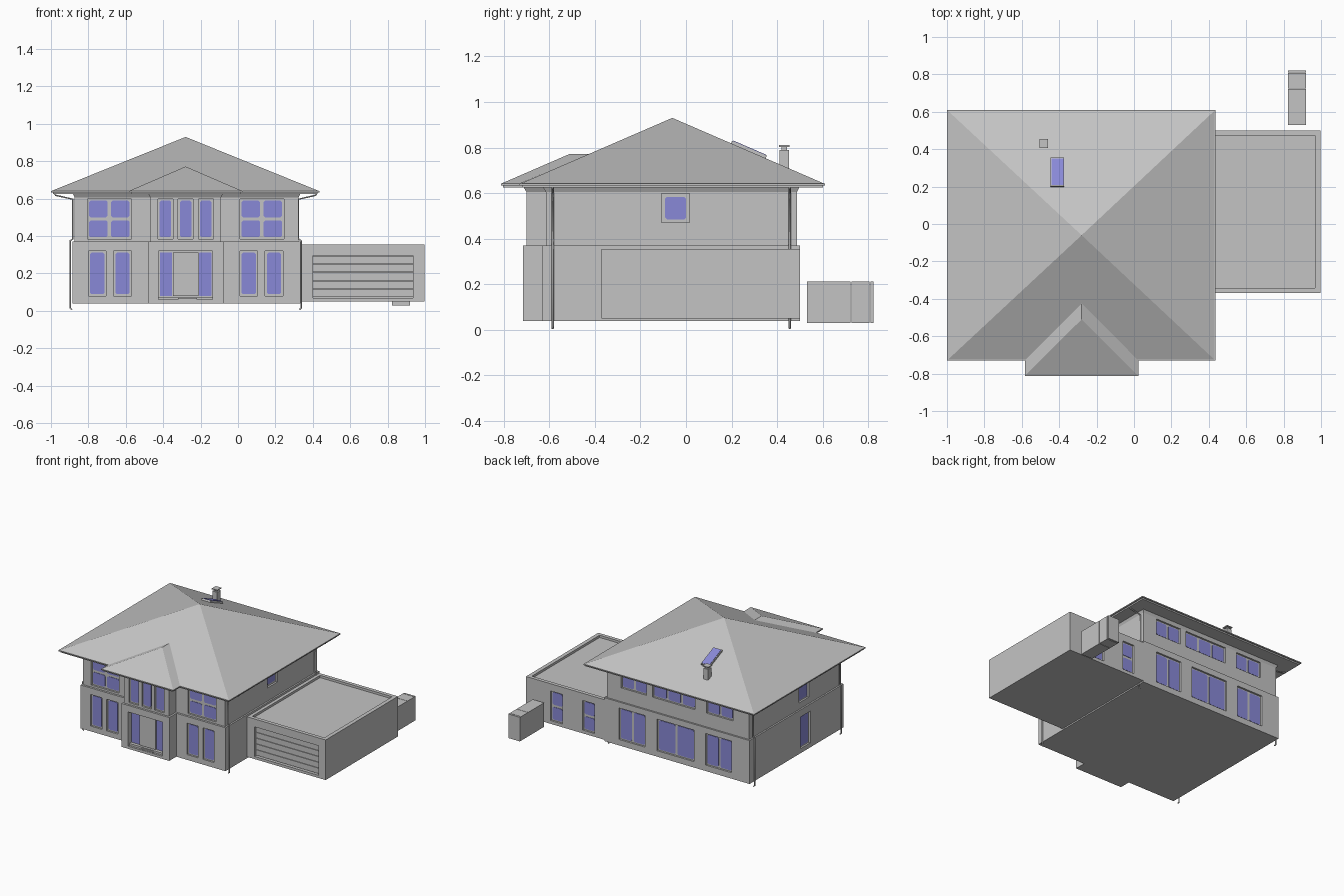
import bpy, bmesh, math
from mathutils import Matrix, Vector

if "Cube" in bpy.data.objects:
    bpy.data.objects.remove(bpy.data.objects["Cube"], do_unlink=True)


def material(name, rgb):
    m = bpy.data.materials.new(name)
    m.use_nodes = True
    m.diffuse_color = (*rgb, 1)
    m.node_tree.nodes["Principled BSDF"].inputs["Base Color"].default_value = (*rgb, 1)
    return m


GREY = material("plain_grey", (0.55, 0.55, 0.55))
GLASS = material("window_blue", (0.25, 0.25, 0.68))


def finish(name, bm, mat=GREY):
    bmesh.ops.recalc_face_normals(bm, faces=bm.faces)
    me = bpy.data.meshes.new(name)
    bm.to_mesh(me)
    bm.free()
    me.materials.append(mat)
    ob = bpy.data.objects.new(name, me)
    bpy.context.collection.objects.link(ob)
    return ob


def add_box(bm, lo, hi, mat=Matrix()):
    lo, hi = Vector(lo), Vector(hi)
    size = Matrix.Diagonal((*(hi - lo), 1))
    bmesh.ops.create_cube(bm, size=1, matrix=mat @ Matrix.Translation((lo + hi) / 2) @ size)


def box(name, lo, hi, mat=GREY):
    bm = bmesh.new()
    add_box(bm, lo, hi)
    return finish(name, bm, mat)


def add_loft(bm, low, z0, high, z1, mat=Matrix()):
    """Closed solid between two matching outlines."""
    a = [bm.verts.new(mat @ Vector((x, y, z0))) for x, y in low]
    b = [bm.verts.new(mat @ Vector((x, y, z1))) for x, y in high]
    bm.faces.new(a)
    bm.faces.new(b)
    for i in range(len(a)):
        j = (i + 1) % len(a)
        bm.faces.new((a[i], a[j], b[j], b[i]))


def loft(name, low, z0, high, z1):
    bm = bmesh.new()
    add_loft(bm, low, z0, high, z1)
    return finish(name, bm)


def carve(target, cutter):
    cutter.hide_render = True
    mod = target.modifiers.new("cut", "BOOLEAN")
    mod.operation, mod.solver, mod.object = "DIFFERENCE", "EXACT", cutter
    bpy.context.view_layer.objects.active = target
    bpy.ops.object.modifier_apply(modifier=mod.name)
    bpy.data.objects.remove(cutter, do_unlink=True)


CX = -0.28  # centre line of the house


def outline(left, right, front, back, half, bay):
    """Rectangle with a projecting bay on the front."""
    return [(left, front), (CX - half, front), (CX - half, bay), (CX + half, bay),
            (CX + half, front), (right, front), (right, back), (left, back)]


wide = outline(-0.885, 0.335, -0.63, 0.5, 0.202, -0.715)
slim = outline(-0.873, 0.323, -0.615, 0.487, 0.188, -0.70)
eave = outline(-1.0, 0.435, -0.73, 0.61, 0.303, -0.812)
gutter = outline(-0.99, 0.425, -0.72, 0.60, 0.293, -0.802)

# House body
lower = loft("lower_floor", wide, 0.04, wide, 0.37)
upper = loft("upper_floor", slim, 0.37, slim, 0.605)
loft("eave_cornice", slim, 0.605, wide, 0.63)

# Garage with sunken flat roof
garage = box("garage", (0.33, -0.37, 0.05), (0.997, 0.5, 0.355))
carve(garage, box("roof_cutter", (0.36, -0.342, 0.338), (0.967, 0.472, 0.5)))

# Turn about z for each side, with walls written as front-facing
FRONT, BACK, LEFT, RIGHT = (Matrix.Rotation(a, 4, "Z") for a in (0, math.pi, math.pi / 2, -math.pi / 2))
cuts = {}


def opening(wall, side, d, a0, a1, z0, z1, deep=0.025):
    bm = cuts.setdefault(wall.name, (wall, bmesh.new()))[1]
    add_box(bm, (a0, -d - 0.03, z0), (a1, -d + deep, z1), side)


def pane(bm, side, y, a0, a1, z0, z1, c=0.008):
    """Thin glass plate with clipped corners."""
    pts = [(a0 + c, z0), (a1 - c, z0), (a1, z0 + c), (a1, z1 - c),
           (a1 - c, z1), (a0 + c, z1), (a0, z1 - c), (a0, z0 + c)]
    stand = side @ Matrix.Rotation(math.pi / 2, 4, "X")
    add_loft(bm, pts, -y - 0.002, pts, -y + 0.003, stand)


def window(name, wall, side, d, a0, a1, z0, z1, cols=1, rows=1, edge=0.009):
    opening(wall, side, d, a0, a1, z0, z1)
    frame, glass = bmesh.new(), bmesh.new()
    add_box(frame, (a0, -d + 0.014, z0), (a1, -d + 0.03, z1), side)
    w, h = (a1 - a0) / cols, (z1 - z0) / rows
    for i in range(cols):
        for j in range(rows):
            pane(glass, side, -d + 0.014, a0 + i * w + edge, a0 + (i + 1) * w - edge,
                 z0 + j * h + edge, z0 + (j + 1) * h - edge)
    finish(name + "_frame", frame)
    finish(name + "_glass", glass, GLASS)


# Front windows, mirrored about the centre line
for s, tag in ((-1, "right"), (1, "left")):
    for near, far in ((0.29, 0.385), (0.425, 0.52)):
        a0, a1 = sorted((CX + s * near, CX + s * far))
        window("front_lower_window_" + tag, lower, FRONT, 0.63, a0, a1, 0.08, 0.32)
    a0, a1 = sorted((CX + s * 0.29, CX + s * 0.525))
    window("front_upper_window_" + tag, upper, FRONT, 0.615, a0, a1, 0.385, 0.598, 2, 2)
for k in (-1, 0, 1):
    m = CX + k * 0.108
    window("bay_window", upper, FRONT, 0.70, m - 0.04, m + 0.04, 0.385, 0.598)

# Back windows (a runs along -x)
for a0, a1, n in ((-0.215, 0.005, 2), (0.105, 0.417, 2), (0.515, 0.735, 2)):
    window("back_lower_window", lower, BACK, 0.5, a0, a1, 0.085, 0.325, n)
for a0, a1, n in ((-0.205, 0.01, 2), (0.06, 0.417, 3), (0.515, 0.735, 2)):
    window("back_upper_window", upper, BACK, 0.487, a0, a1, 0.475, 0.598, n)
for a0 in (-0.79, -0.52):
    window("garage_back_window", garage, BACK, 0.5, a0, a0 + 0.1, 0.075, 0.3, 1, 2)

# Side windows
window("left_upper_window", upper, LEFT, 0.323, -0.107, 0.015, 0.47, 0.598, edge=0.015)
window("right_upper_window", upper, RIGHT, 0.873, 0.11, 0.23, 0.42, 0.595)
window("right_lower_window", lower, RIGHT, 0.885, 0.11, 0.23, 0.075, 0.315)

# Entrance: recessed door between two sidelights
opening(lower, FRONT, 0.715, CX - 0.145, CX + 0.145, 0.06, 0.32, 0.04)
box("front_door", (CX - 0.068, -0.69, 0.08), (CX + 0.068, -0.67, 0.312))
box("door_threshold", (CX - 0.145, -0.70, 0.055), (CX + 0.145, -0.67, 0.075))
box("door_step", (CX - 0.04, -0.712, 0.055), (CX + 0.06, -0.69, 0.068))
lights = bmesh.new()
for s in (-1, 1):
    a0, a1 = sorted((CX + s * 0.072, CX + s * 0.138))
    pane(lights, FRONT, -0.678, a0, a1, 0.08, 0.312, 0.003)
finish("entrance_sidelights", lights, GLASS)

# Sectional garage door
opening(garage, FRONT, 0.37, 0.4, 0.935, 0.07, 0.295, 0.03)
door = bmesh.new()
for i in range(5):
    z = 0.075 + i * 0.044
    add_box(door, (0.4, -0.355, z), (0.935, -0.335, z + 0.041))
finish("garage_door", door)

for wall, bm in cuts.values():
    carve(wall, finish("opening_cutter", bm))

# Roof
loft("eave_gutter", gutter, 0.624, gutter, 0.634)
loft("eave_edge", eave, 0.634, eave, 0.642)
bm = bmesh.new()
base = [bm.verts.new((x, y, 0.64)) for x, y in ((-1, -0.73), (0.435, -0.73), (0.435, 0.61), (-1, 0.61))]
peak = bm.verts.new((CX, -0.06, 0.93))
bm.faces.new(base)
for i in range(4):
    bm.faces.new((base[i], base[(i + 1) % 4], peak))
finish("main_hip_roof", bm)

bm = bmesh.new()
tip = bm.verts.new((CX, -0.51, 0.772))
ridge = bm.verts.new((CX, -0.42, 0.772))
fl, fr, br, bl = [bm.verts.new((CX + x, y, 0.641)) for x, y in
                  ((-0.303, -0.812), (0.303, -0.812), (0.303, -0.73), (-0.303, -0.73))]
for face in ((fl, fr, tip), (fr, br, ridge, tip), (bl, fl, tip, ridge), (bl, br, fr, fl), (bl, ridge, br)):
    bm.faces.new(face)
finish("bay_hip_roof", bm)

# Chimney with raised cap
box("chimney", (-0.503, 0.41, 0.68), (-0.462, 0.452, 0.79))
box("chimney_core", (-0.493, 0.42, 0.79), (-0.472, 0.442, 0.805))
box("chimney_cap", (-0.506, 0.407, 0.803), (-0.459, 0.455, 0.81))

# Skylight lying on the back slope
slope = Matrix.Translation((-0.41, 0.277, 0.793)) @ Matrix.Rotation(-math.atan(0.433), 4, "X")
bm = bmesh.new()
add_box(bm, (-0.037, -0.083, -0.025), (0.037, 0.083, 0.004), slope)
finish("skylight_frame", bm)
bm = bmesh.new()
add_box(bm, (-0.032, -0.077, 0.0), (0.032, 0.077, 0.007), slope)
finish("skylight_glass", bm, GLASS)

# Downpipes at the four corners
for s, tag in ((-1, "right"), (1, "left")):
    for y, end in ((-0.585, "front"), (0.455, "back")):
        cu = bpy.data.curves.new("downpipe", "CURVE")
        cu.dimensions, cu.bevel_depth, cu.bevel_resolution, cu.use_fill_caps = "3D", 0.005, 1, True
        path = ((0.7, 0.628), (0.695, 0.618), (0.603, 0.597), (0.603, 0.385),
                (0.617, 0.375), (0.617, 0.015), (0.608, 0.006))
        sp = cu.splines.new("POLY")
        sp.points.add(len(path) - 1)
        for p, (r, z) in zip(sp.points, path):
            p.co = (CX + s * r, y, z, 1)
        cu.materials.append(GREY)
        ob = bpy.data.objects.new("downpipe_" + end + "_" + tag, cu)
        bpy.context.collection.objects.link(ob)

# Storage bins behind the garage
for y0, y1 in ((0.53, 0.722), (0.725, 0.806), (0.809, 0.822)):
    box("storage_bin", (0.823, y0, 0.03), (0.92, y1, 0.213))
